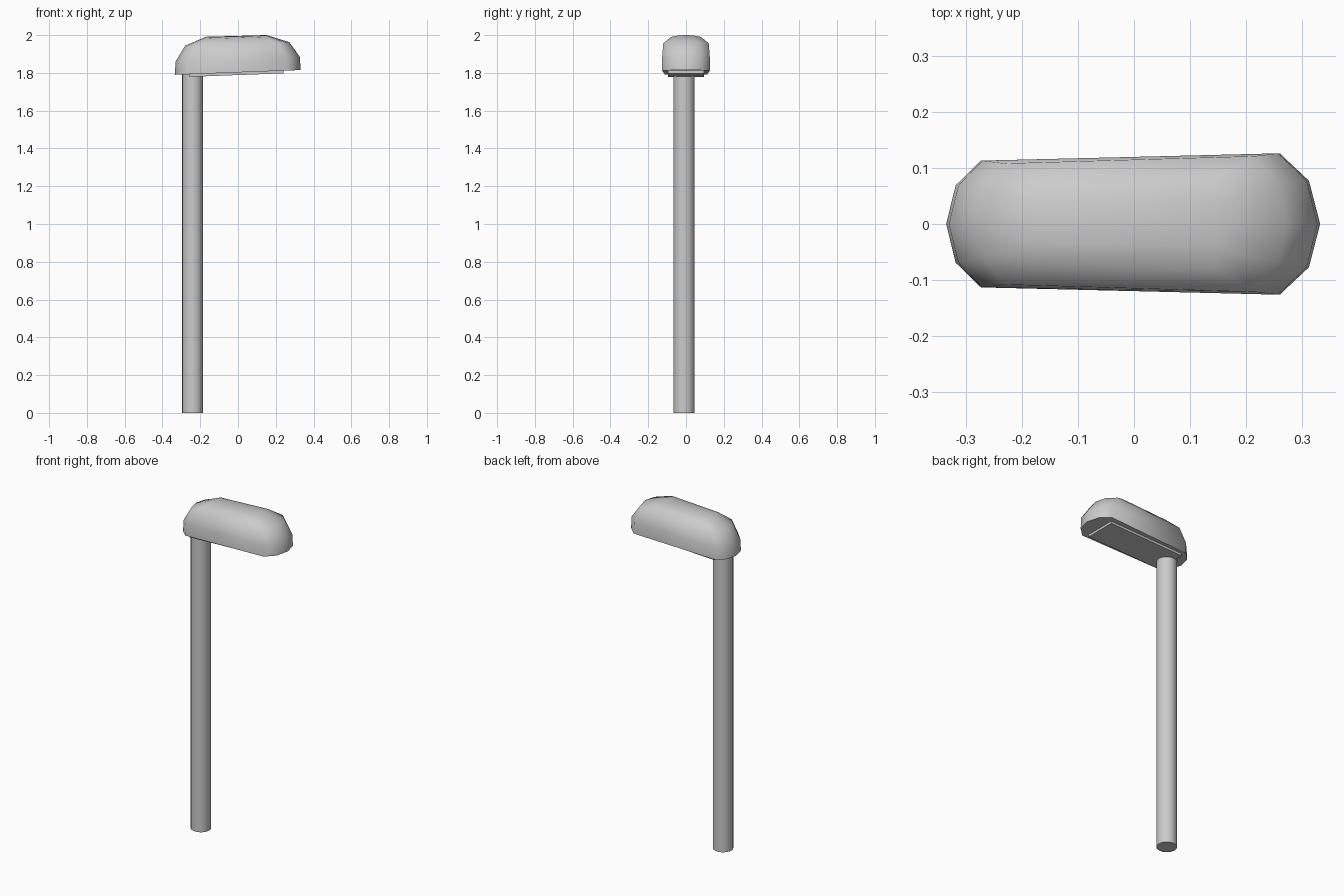
import bpy, bmesh, math
from mathutils import Matrix

if "Cube" in bpy.data.objects:
    bpy.data.objects.remove(bpy.data.objects["Cube"])

SLOPE = 0.0376


def base_z(x):
    # height of the tilted underside at x
    return 1.79 + SLOPE * (x + 0.335)


def finish(name, bm, angle):
    bmesh.ops.recalc_face_normals(bm, faces=bm.faces)
    mesh = bpy.data.meshes.new(name)
    bm.to_mesh(mesh)
    bm.free()
    ob = bpy.data.objects.new(name, mesh)
    bpy.context.collection.objects.link(ob)
    bpy.ops.object.select_all(action='DESELECT')
    ob.select_set(True)
    bpy.context.view_layer.objects.active = ob
    bpy.ops.object.shade_smooth_by_angle(angle=math.radians(angle))
    return ob


# Pole
bm = bmesh.new()
bmesh.ops.create_cone(bm, cap_ends=True, segments=20, radius1=0.056, radius2=0.056,
                      depth=1.795, matrix=Matrix.Translation((-0.24, -0.01, 0.8975)))
finish("pole", bm, 40)

# Lamp head: stacked rings; each end is (x, y, height) for tip, corner, shoulder
rings = [
    ([(-.335, 0, 0), (-.318, .069, 0), (-.273, .113, 0)],
     [(.332, 0, 0), (.312, .077, 0), (.26, .126, 0)]),
    ([(-.33, 0, .07), (-.313, .069, .07), (-.27, .113, .07)],
     [(.327, 0, .07), (.308, .077, .07), (.257, .126, .07)]),
    ([(-.28, 0, .152), (-.268, .06, .15), (-.23, .108, .145)],
     [(.272, 0, .15), (.257, .068, .148), (.215, .121, .145)]),
    ([(-.17, 0, .195), (-.17, .035, .192), (-.165, .07, .184)],
     [(.15, 0, .192), (.15, .04, .19), (.145, .08, .182)]),
]
bm = bmesh.new()
loops = []
for left, right in rings:
    half = right + left[::-1]
    pts = half + [(x, -y, h) for x, y, h in left[1:] + right[:0:-1]]
    loops.append([bm.verts.new((x, y, base_z(x) + h)) for x, y, h in pts])
n = len(loops[0])
for a, b in zip(loops, loops[1:]):
    for i in range(n):
        j = (i + 1) % n
        bm.faces.new((a[i], a[j], b[j], b[i]))
bm.faces.new(loops[0])
# crowned top made of lengthwise strips
t = loops[-1]
for a, b, c, d in ((0, 1, 4, 5), (1, 2, 3, 4), (0, 9, 6, 5), (9, 8, 7, 6)):
    bm.faces.new([t[k] for k in (a, b, c, d)])
finish("lamp_head", bm, 60)

# Light panel under the head
bm = bmesh.new()
bmesh.ops.create_cube(bm, size=1)
for v in bm.verts:
    x = -0.257 if v.co.x < 0 else 0.24
    v.co = (x, math.copysign(0.095, v.co.y),
            base_z(x) + (0.004 if v.co.z > 0 else -0.014))
finish("light_panel", bm, 30)
